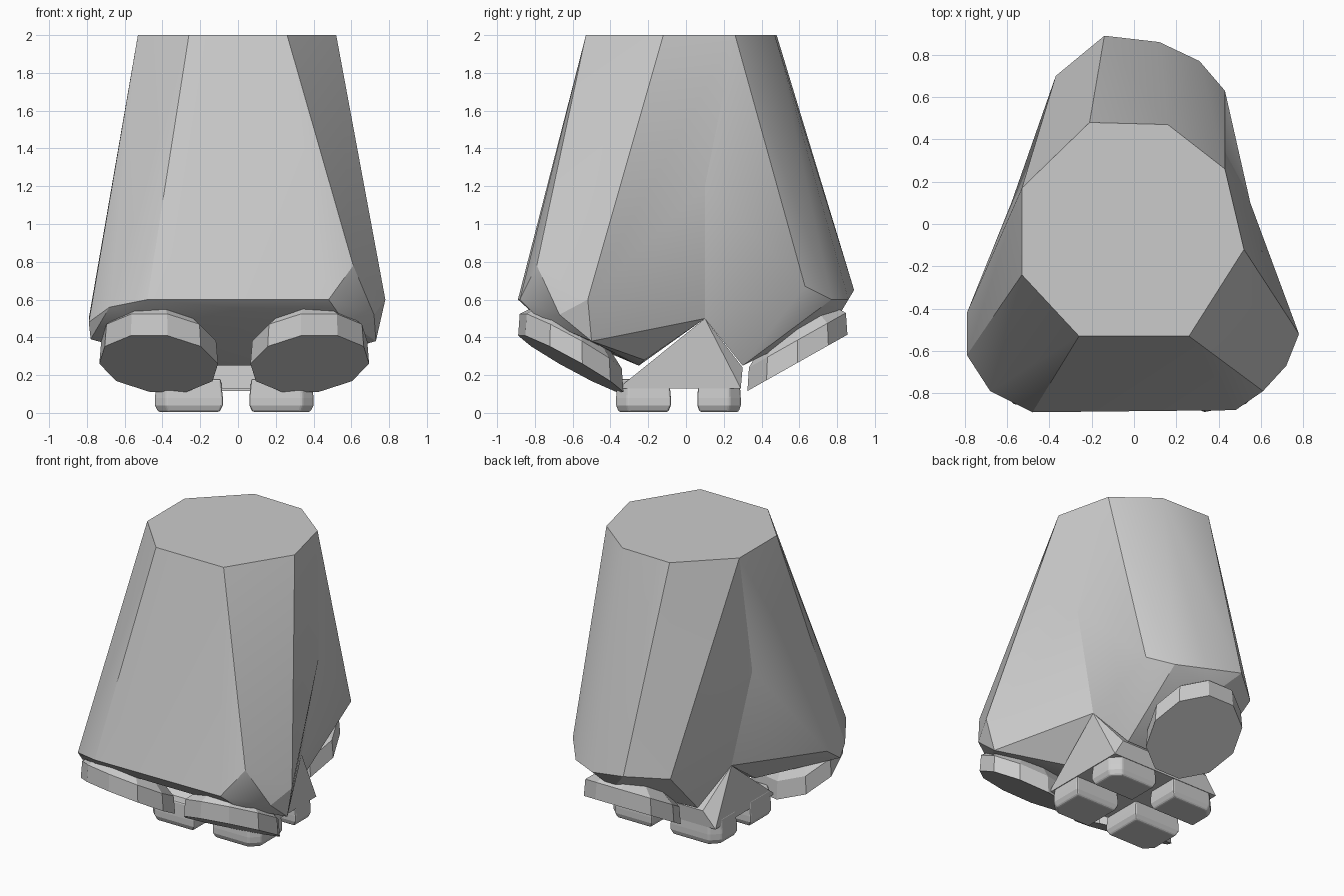
import bpy, bmesh, math
from mathutils import Vector

cube = bpy.data.objects.get("Cube")
if cube:
    bpy.data.objects.remove(cube, do_unlink=True)

grey = bpy.data.materials.new("plain_grey")
grey.use_nodes = True
GREY = (0.6, 0.6, 0.6, 1)
grey.diffuse_color = GREY
grey.node_tree.nodes["Principled BSDF"].inputs["Base Color"].default_value = GREY


def hull(name, points, bevel=0):
    """Faceted solid wrapped around a few points."""
    bm = bmesh.new()
    for p in points:
        bm.verts.new(p)
    bmesh.ops.convex_hull(bm, input=bm.verts)
    bmesh.ops.dissolve_limit(bm, angle_limit=0.02, verts=bm.verts, edges=bm.edges)
    bmesh.ops.recalc_face_normals(bm, faces=bm.faces)
    mesh = bpy.data.meshes.new(name)
    bm.to_mesh(mesh)
    bm.free()
    mesh.materials.append(grey)
    ob = bpy.data.objects.new(name, mesh)
    bpy.context.collection.objects.link(ob)
    if bevel:
        mod = ob.modifiers.new("rounded_edges", "BEVEL")
        mod.width, mod.segments = bevel, 2
    return ob


def mirrored(points):
    return [(s * x, y, z) for x, y, z in points for s in (1, -1)]


def rect(x0, x1, y0, y1, z):
    return [(x, y, z) for x in (x0, x1) for y in (y0, y1)]


def soften(ob, degrees):
    bpy.ops.object.select_all(action="DESELECT")
    ob.select_set(True)
    bpy.context.view_layer.objects.active = ob
    bpy.ops.object.shade_smooth_by_angle(angle=math.radians(degrees))


# Eight-sided top shared by both lobes
top = [(x, y, 2) for x, y in (
    (-.53, .17), (-.21, .48), (.16, .47), (.43, .26),
    (.52, -.12), (.26, -.53), (-.26, -.53), (-.53, -.24))]

# Side valleys where the two lobes meet, from peak to foot
valley = [(.55, .1, 1.2), (-.58, .1, 1.2)] + mirrored([(.42, .1, .5)])

# Wide front lobe
front = [(.48, -.88, .6), (.61, -.79, .78), (.78, -.52, .6), (.72, -.67, .52),
         (-.48, -.89, .6), (-.68, -.79, .56), (-.79, -.62, .48), (-.79, -.42, .5),
         (-.78, -.58, .39), (.73, -.5, .38)]
front += mirrored([(.55, -.78, .5), (.38, -.22, .28), (.2, -.25, .25)])
soften(hull("front_body", top + valley + front), 25)

# Rear lobe
rear = [(-.14, .89, .65), (.12, .86, .6), (.31, .77, .6), (.43, .63, .67),
        (-.37, .70, .62), (0, .8, .5)]
rear += mirrored([(.36, .44, .48), (.3, .3, .25)])
soften(hull("rear_body", top + valley + rear), 25)

# Hub under the body, spreading into the valleys
hull("hub", rect(-.43, .4, -.36, .29, .13)
     + mirrored([(.42, .1, .5), (.37, -.23, .22), (.34, .3, .24)]))

# Four feet separated by crossing slots, outer corner cut off
for side, sx, x0, x1 in (("right", -1, -.08, -.44), ("left", 1, .06, .4)):
    for end, sy, y0, y1 in (("front", -1, -.08, -.37), ("rear", 1, .06, .29)):
        outline = [(x0, y0), (x1, y0), (x1, y1 - sy * .06),
                   (x1 - sx * .06, y1), (x0, y1)]
        mid = Vector(((x0 + x1) / 2, (y0 + y1) / 2))
        points = []
        for z, size in ((.18, .94), (.08, 1), (.04, 1), (.005, .9)):
            for p in outline:
                q = mid + (Vector(p) - mid) * size
                points.append((q.x, q.y, z))
        hull(f"{end}_{side}_foot", points, .01)


# Tilted ten-sided nozzles facing down and outwards
def nozzle(name, centre, azimuth):
    a = math.radians(azimuth)
    out = Vector((math.cos(a), math.sin(a), 0))
    normal = out * .49 - Vector((0, 0, .87))
    u = Vector((-out.y, out.x, 0))
    v = normal.cross(u)
    points = []
    for lift, radius in ((0, .32), (.12, .31), (.22, .2)):
        for i in range(10):
            t = math.tau * i / 10
            points.append(Vector(centre) + Vector((0, 0, lift))
                          + radius * (math.cos(t) * u + math.sin(t) * v))
    hull(name, points)


nozzle("front_right_nozzle", (-.42, -.61, .26), -101)
nozzle("front_left_nozzle", (.38, -.61, .26), -79)
nozzle("rear_nozzle", (0, .59, .265), 90)
